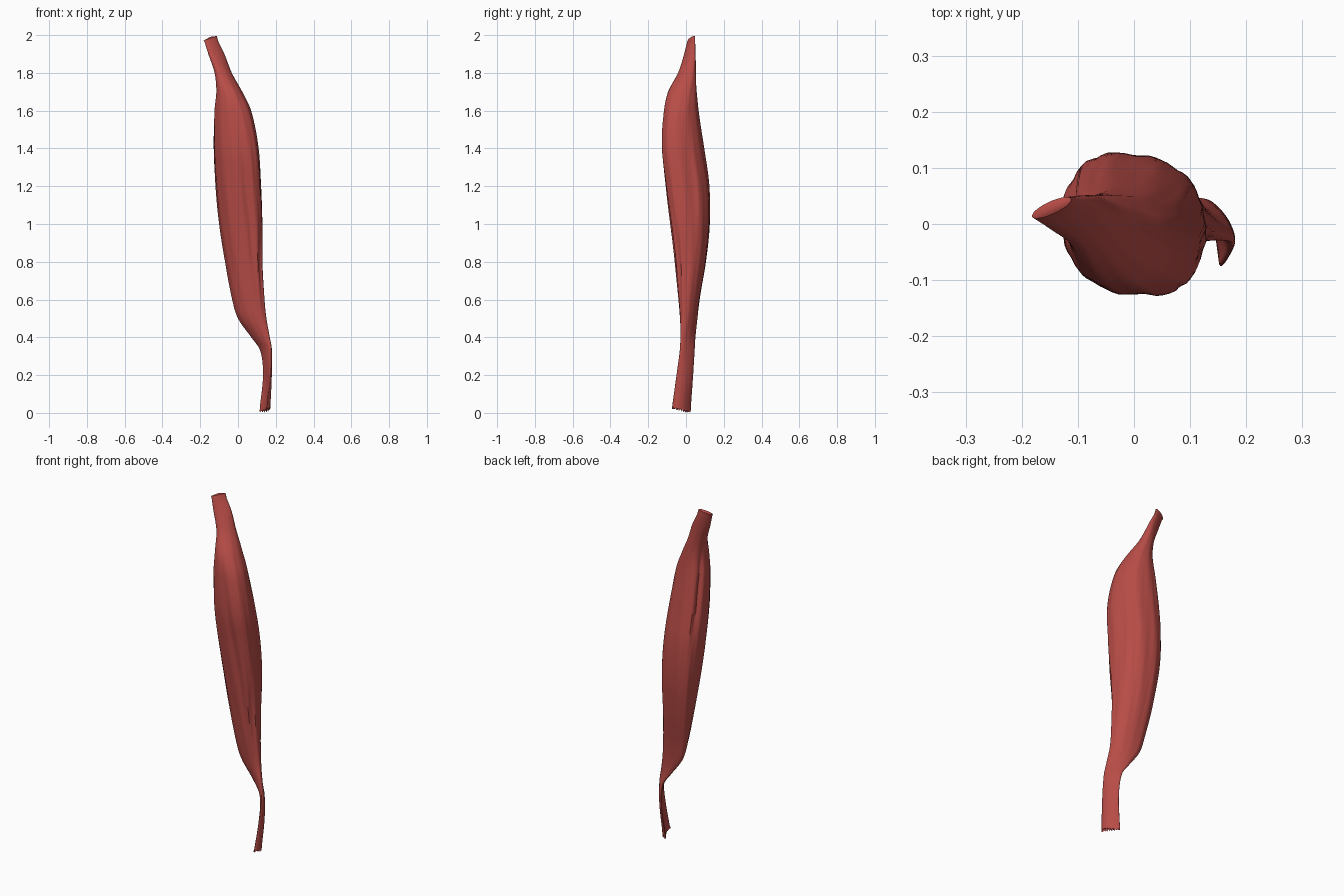
import bpy
import bmesh
import math
import random
from mathutils import Vector

random.seed(4)
SIDES = 72
RINGS = 110

# Remove the default cube
default_cube = bpy.data.objects.get("Cube")
if default_cube:
    bpy.data.objects.remove(default_cube, do_unlink=True)


def make_material(name, color):
    material = bpy.data.materials.new(name)
    material.use_nodes = True
    material.diffuse_color = color
    shader = material.node_tree.nodes["Principled BSDF"]
    shader.inputs["Base Color"].default_value = color
    shader.inputs["Roughness"].default_value = 0.6
    return material


# Cross-sections: height, left and right limits, front and back limits,
# and skew in degrees (a large skew flattens the section into a tendon band)
SECTIONS = [
    (0.02, .125, .17, -.075, .025, -60),
    (0.2, .137, .18, -.05, .038, -58),
    (0.33, .118, .18, -.033, .046, -58),
    (0.4, .07, .168, -.03, .05, -50),
    (0.5, .0, .15, -.032, .06, -32),
    (0.6, -.03, .14, -.04, .072, -24),
    (0.8, -.068, .13, -.06, .105, -18),
    (1.0, -.098, .13, -.085, .125, -16),
    (1.2, -.118, .122, -.11, .122, -15),
    (1.4, -.128, .108, -.13, .095, -15),
    (1.6, -.125, .068, -.118, .066, -10),
    (1.7, -.115, .022, -.095, .056, 0),
    (1.8, -.124, -.033, -.042, .052, 18),
    (1.9, -.157, -.072, -.01, .051, 38),
    (1.98, -.182, -.112, .01, .048, 50),
]


def slope(i):
    """Finite-difference slope of every column at one section."""
    low = SECTIONS[max(i - 1, 0)]
    high = SECTIONS[min(i + 1, len(SECTIONS) - 1)]
    return [(b - a) / (high[0] - low[0]) for a, b in zip(low, high)]


def section_at(z):
    """Smoothly interpolated section limits at a height."""
    i = 0
    while i < len(SECTIONS) - 2 and z > SECTIONS[i + 1][0]:
        i += 1
    a, b = SECTIONS[i], SECTIONS[i + 1]
    span = b[0] - a[0]
    t = (z - a[0]) / span
    keep = (1 + 2 * t) * (1 - t) ** 2
    start, end = t * (1 - t) ** 2, t * t * (t - 1)
    return [keep * p + (1 - keep) * q + span * (start * m + end * n)
            for p, q, m, n in zip(a, b, slope(i), slope(i + 1))][1:]


def bump(value, center, width):
    return math.exp(-((value - center) / width) ** 2)


def squared(value, power):
    return math.copysign(abs(value) ** power, value)


def angle_gap(a, b):
    return math.atan2(math.sin(a - b), math.cos(a - b))


# Long grooves between fibre bundles: angle, twist, width, depth, height, reach
GROOVES = [
    (2.65, .3, .16, .14, 1.55, .25),   # back right fold
    (-1.2, -.4, .22, .10, 1.1, .35),   # front hollow
    (.45, .5, .2, .06, 1.2, .4),       # left side
    (-.5, .4, .18, .06, .75, .3),      # lower front
]


def surface_point(z, angle):
    left, right, front, back, skew = section_at(z)
    belly = max(0, 1 - ((z - 1.1) / .75) ** 2)
    power = 1 - .15 * belly
    # Fine fibres and grooves pull the surface towards the centre line
    scale = 1 + (.008 + .006 * belly) * math.sin(11 * angle + 5 * z)
    scale += .007 * math.sin(23 * angle - 7 * z) * belly
    for at, twist, width, depth, height, reach in GROOVES:
        gap = angle_gap(angle, at + twist * (z - height))
        scale -= depth * bump(gap, 0, width) * bump(z, height, reach)
    across = squared(math.cos(angle), power) * scale
    along = squared(math.sin(angle + math.radians(skew)), power) * scale
    x = (left + right) / 2 + (right - left) / 2 * across
    y = (front + back) / 2 + (back - front) / 2 * along
    # The lower tendon curls into a shallow trough
    x += .022 * (.4 - along * along) * max(0, 1 - z / .36)
    return Vector((x, y, z))


# Muscle belly with both tendons as one lofted skin
mesh = bmesh.new()
low, high = SECTIONS[0][0], SECTIONS[-1][0]
rings = []
for r in range(RINGS + 1):
    z = low + (high - low) * r / RINGS
    rings.append([mesh.verts.new(surface_point(z, math.tau * s / SIDES))
                  for s in range(SIDES)])

# Ragged lower end, slanting up towards the front
for s, vert in enumerate(rings[0]):
    vert.co.z = .012 - .25 * min(vert.co.y, 0)
    if s % 3 == 0:
        vert.co.z -= random.uniform(.004, .012)

# Slanted upper end
for vert in rings[-1]:
    vert.co.z += .35 * (vert.co.x + .155)

for lower, upper in zip(rings, rings[1:]):
    for s in range(SIDES):
        n = (s + 1) % SIDES
        mesh.faces.new((lower[s], lower[n], upper[n], upper[s]))


def close_end(ring, offset):
    """Close an end with a centre point pushed along the height."""
    center = sum((v.co for v in ring), Vector()) / SIDES
    tip = mesh.verts.new(center + Vector((0, 0, offset)))
    for s in range(SIDES):
        mesh.faces.new((ring[s], ring[(s + 1) % SIDES], tip))


close_end(rings[0], .012)
close_end(rings[-1], .008)
bmesh.ops.recalc_face_normals(mesh, faces=mesh.faces)

data = bpy.data.meshes.new("muscle")
mesh.to_mesh(data)
mesh.free()
muscle = bpy.data.objects.new("muscle", data)
bpy.context.collection.objects.link(muscle)
data.materials.append(make_material("muscle red", (.48, .073, .063, 1)))

bpy.context.view_layer.objects.active = muscle
muscle.select_set(True)
bpy.ops.object.shade_smooth_by_angle(angle=math.radians(40))
